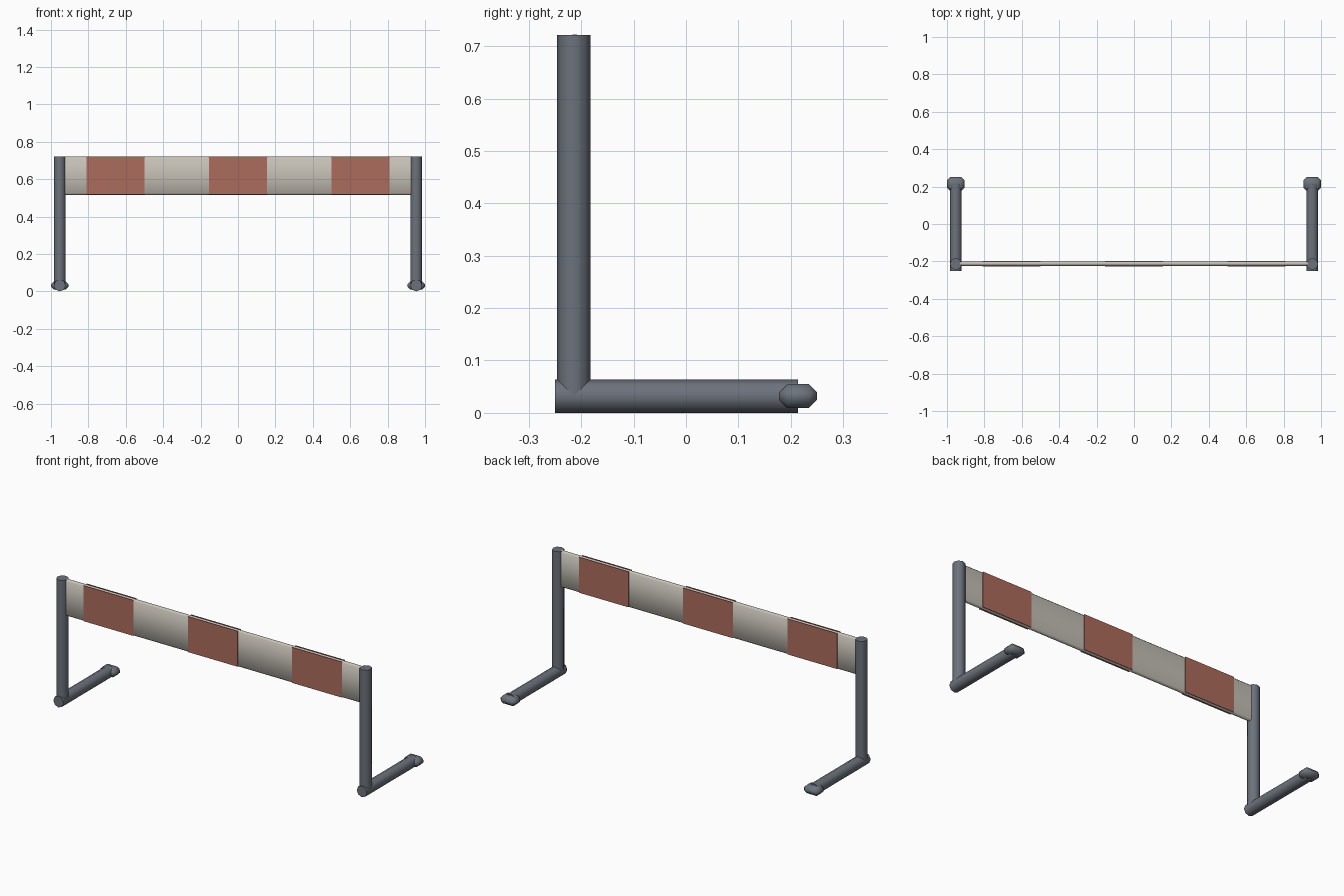
import bpy, bmesh, math
from mathutils import Matrix

if "Cube" in bpy.data.objects:
    bpy.data.objects.remove(bpy.data.objects["Cube"])


def material(name, rgb):
    m = bpy.data.materials.new(name)
    m.use_nodes = True
    m.diffuse_color = (*rgb, 1)
    m.node_tree.nodes["Principled BSDF"].inputs["Base Color"].default_value = (*rgb, 1)
    return m


STEEL = material("blue grey steel", (0.15, 0.17, 0.20))
CREAM = material("warm off white", (0.56, 0.53, 0.47))
RED = material("faded red", (0.42, 0.15, 0.11))

POST_X, FRONT_Y, RADIUS = 0.953, -0.214, 0.032


def finish(name, bm, mat, angle=None):
    mesh = bpy.data.meshes.new(name)
    bm.to_mesh(mesh)
    bm.free()
    mesh.materials.append(mat)
    ob = bpy.data.objects.new(name, mesh)
    bpy.context.collection.objects.link(ob)
    if angle:
        bpy.ops.object.select_all(action="DESELECT")
        ob.select_set(True)
        bpy.context.view_layer.objects.active = ob
        bpy.ops.object.shade_smooth_by_angle(angle=math.radians(angle))
    return ob


def tube(name, centre, length, along_y=False):
    bm = bmesh.new()
    bmesh.ops.create_cone(bm, cap_ends=True, segments=8, radius1=RADIUS,
                          radius2=RADIUS, depth=length)
    turn = Matrix.Rotation(math.pi / 2 if along_y else 0, 4, "X")
    bm.transform(Matrix.Translation(centre) @ turn)
    return finish(name, bm, STEEL, 50)


def box(name, centre, size, mat, bevel=0, segments=1, angle=None):
    bm = bmesh.new()
    bmesh.ops.create_cube(bm, size=1)
    bm.transform(Matrix.Translation(centre) @ Matrix.Diagonal((*size, 1)))
    if bevel:
        bmesh.ops.bevel(bm, geom=bm.edges[:], offset=bevel, segments=segments,
                        affect="EDGES", profile=0.5)
    return finish(name, bm, mat, angle)


# Upright posts, floor tubes and end caps
for side, s in (("left", 1), ("right", -1)):
    x = s * POST_X
    tube(side + "_post", (x, FRONT_Y, 0.376), 0.69)
    tube(side + "_foot", (x, -0.018, RADIUS), 0.464, True)
    box(side + "_foot_cap", (x, 0.214, RADIUS), (0.094, 0.072, 0.046), STEEL,
        0.016, 1, 50)

# Crossboard with softened long edges
bm = bmesh.new()
bmesh.ops.create_cube(bm, size=1)
bm.transform(Matrix.Translation((0, FRONT_Y + 0.002, 0.619))
             @ Matrix.Diagonal((1.86, 0.024, 0.206, 1)))
long_edges = [e for e in bm.edges if abs(e.verts[0].co.x - e.verts[1].co.x) > 1]
bmesh.ops.bevel(bm, geom=long_edges, offset=0.008, segments=1, affect="EDGES")
finish("crossboard", bm, CREAM, 50)

# Red stripe plates on both faces of the board
for label, x in (("right", -0.655), ("middle", 0), ("left", 0.655)):
    for face, d in (("front", -1), ("back", 1)):
        box(f"{label}_stripe_{face}", (x, FRONT_Y + 0.002 + d * 0.0135, 0.62),
            (0.312, 0.003, 0.202), RED)
